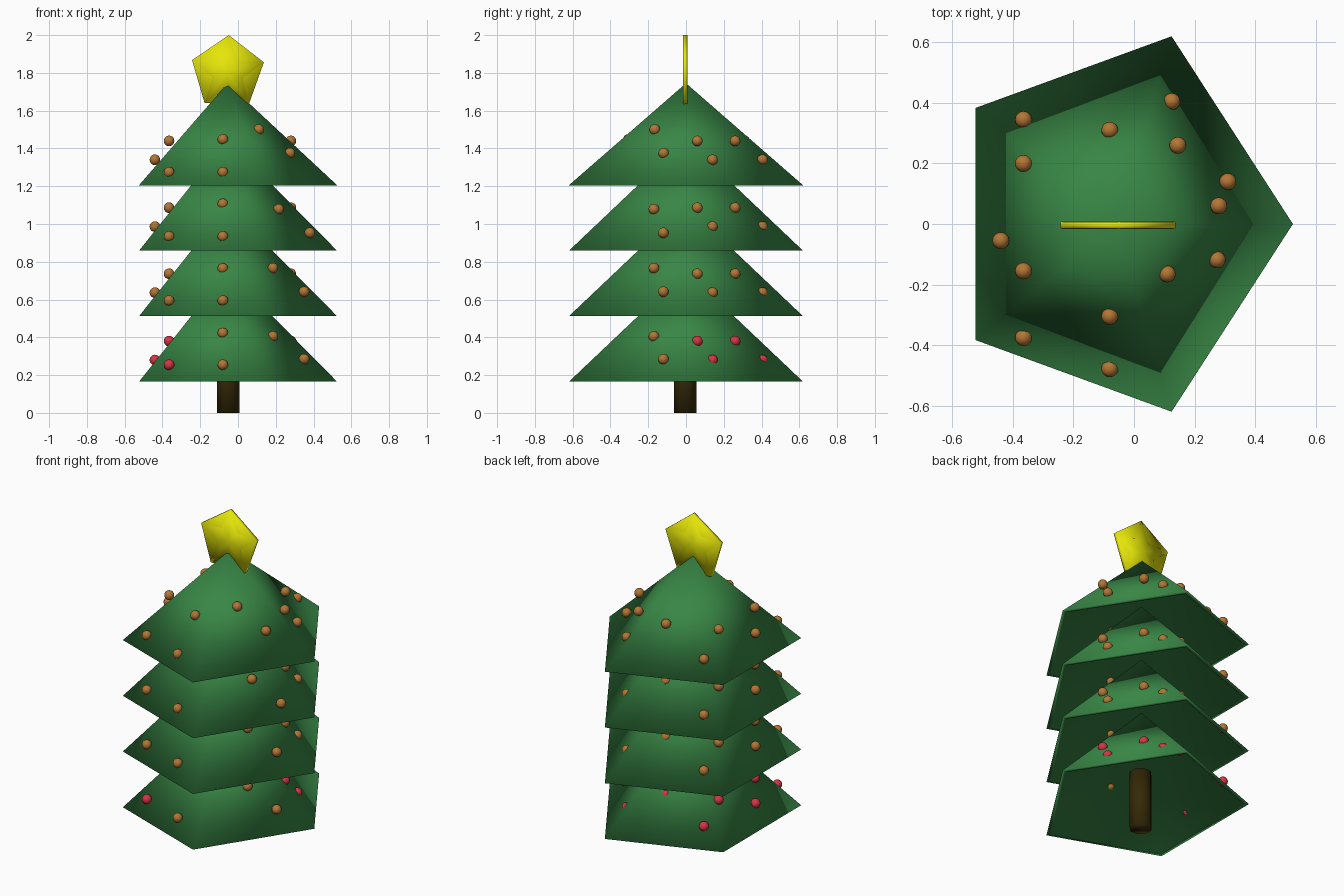
import bpy, bmesh, math
from mathutils import Vector, Matrix

if "Cube" in bpy.data.objects:
    bpy.data.objects.remove(bpy.data.objects["Cube"])

CX = -0.055          # tree axis
PITCH = 0.3467       # spacing of the tiers


def material(name, rgb):
    m = bpy.data.materials.new(name)
    m.diffuse_color = (*rgb, 1)
    m.use_nodes = True
    m.node_tree.nodes["Principled BSDF"].inputs["Base Color"].default_value = m.diffuse_color
    return m


green = material("green", (0.04, 0.24, 0.06))
brown = material("brown", (0.035, 0.022, 0.002))
gold = material("gold", (0.45, 0.18, 0.035))
red = material("red", (0.68, 0.035, 0.06))
yellow = material("yellow", (0.78, 0.78, 0.003))


def finish(bm, name, mat, smooth=False):
    me = bpy.data.meshes.new(name)
    bm.to_mesh(me)
    bm.free()
    for p in me.polygons:
        p.use_smooth = smooth
    me.materials.append(mat)
    ob = bpy.data.objects.new(name, me)
    bpy.context.collection.objects.link(ob)
    return ob


def tier(name, z, height):
    """Hollow five-sided cone with a thin wall, smooth all over."""
    bm = bmesh.new()
    outer, inner = [[bm.verts.new((CX + 0.58 * s * math.cos(a), 0.652 * s * math.sin(a), z))
                     for a in (k * math.tau / 5 for k in range(5))] for s in (1, 0.95)]
    tip = bm.verts.new((CX, 0, z + height))
    tip_in = bm.verts.new((CX, 0, z + height * 0.95))
    for k in range(5):
        n = (k + 1) % 5
        bm.faces.new((outer[k], outer[n], tip))
        bm.faces.new((inner[n], inner[k], tip_in))
        bm.faces.new((outer[n], outer[k], inner[k], inner[n]))
    finish(bm, name, green, True)


def ball(name, pos, mat):
    bm = bmesh.new()
    bmesh.ops.create_uvsphere(bm, u_segments=16, v_segments=10, radius=0.028,
                              matrix=Matrix.Translation(pos))
    finish(bm, name, mat, True)


def plate(name, radii, half, bulge):
    """Upright plate with given corner radii and its own centre height on both faces."""
    bm = bmesh.new()
    n = len(radii)
    centre = Vector((CX, -0.004, 1.8))
    sides = []
    for s in (-1, 1):
        ring = []
        for k, r in enumerate(radii):
            a = math.pi / 2 + k * math.tau / n - 0.03
            ring.append(bm.verts.new(centre + Vector((r * math.cos(a), s * half, r * math.sin(a)))))
        mid = bm.verts.new(centre + Vector((0, s * bulge, 0)))
        for k in range(n):
            bm.faces.new((ring[k], ring[(k + 1) % n], mid))
        sides.append(ring)
    f, b = sides
    for k in range(n):
        bm.faces.new((f[k], f[(k + 1) % n], b[(k + 1) % n], b[k]))
    bmesh.ops.recalc_face_normals(bm, faces=bm.faces)
    finish(bm, name, yellow, True)


# Trunk
bm = bmesh.new()
bmesh.ops.create_cone(bm, cap_ends=True, segments=8, radius1=0.064, radius2=0.064, depth=0.36,
                      matrix=Matrix.Translation((CX + 0.004, -0.004, 0.18)) @ Matrix.Rotation(math.pi / 8, 4, 'Z'))
finish(bm, "trunk", brown, True)

# Bauble positions on one tier (x, y, height above rim)
baubles = [(-0.365, 0.2, 0.235), (-0.08, 0.31, 0.235),
           (0.125, 0.405, 0.135), (0.145, 0.26, 0.235), (0.31, 0.14, 0.135),
           (0.28, 0.06, 0.235), (-0.44, -0.055, 0.135), (-0.365, -0.155, 0.235)]
# The two front right baubles shift from tier to tier
shifting = [[(0.185, -0.17, 0.24), (0.35, -0.12, 0.12)],
            [(0.185, -0.17, 0.255), (0.35, -0.12, 0.13)],
            [(0.215, -0.17, 0.22), (0.38, -0.12, 0.095)],
            [(0.11, -0.165, 0.295), (0.275, -0.118, 0.17)]]

# Tiers with their baubles
for t in range(4):
    z = 0.165 + PITCH * t
    tier(f"branch_tier_{t + 1}", z, 0.54 if t == 3 else 0.588)
    side = red if t == 0 else gold
    lower = (-0.02, -0.01, -0.007, 0)[t]
    for i, (x, y, h) in enumerate(baubles):
        ball(f"bauble_{t + 1}_{i + 1}", (x, y, z + h + lower), side)
    low = 0.09 - 0.007 * t
    ball(f"left_front_bauble_{t + 1}", (-0.365, -0.375, z + low), side)
    ball(f"left_back_bauble_{t + 1}", (-0.365, 0.345, z + 0.105), side)
    front = [(-0.08, -0.305, 0.258 - 0.005 * t), (-0.08, -0.478, low)]
    for i, (x, y, h) in enumerate(front + shifting[t]):
        ball(f"front_bauble_{t + 1}_{i + 1}", (x, y, z + h), gold)

# Tree-top star: dished pentagon plate with a raised star
plate("star_backing", [0.2] * 5, 0.011, 0.0)
plate("star", [0.198, 0.085] * 5, 0.012, 0.013)
